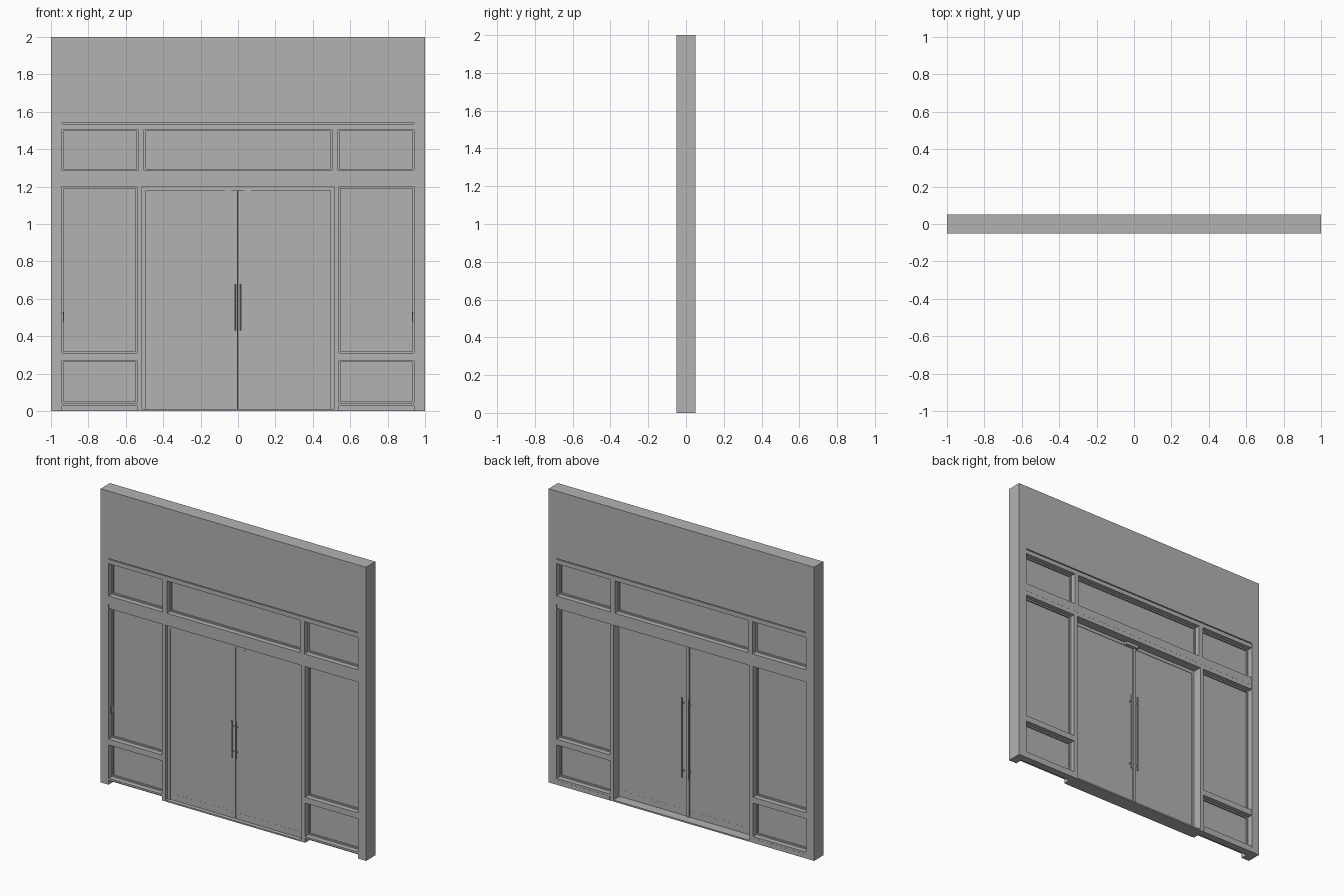
import bpy

cube = bpy.data.objects.get("Cube")
if cube:
    bpy.data.objects.remove(cube)

grey = bpy.data.materials.new("plain grey")
grey.use_nodes = True
grey.diffuse_color = (0.45, 0.45, 0.45, 1)
grey.node_tree.nodes["Principled BSDF"].inputs["Base Color"].default_value = (0.45, 0.45, 0.45, 1)


def box(name, x0, x1, y0, y1, z0, z1):
    bpy.ops.mesh.primitive_cube_add(size=1, location=((x0 + x1) / 2, (y0 + y1) / 2, (z0 + z1) / 2))
    ob = bpy.context.object
    ob.name = name
    ob.scale = (x1 - x0, y1 - y0, z1 - z0)
    bpy.ops.object.transform_apply(location=False, rotation=False, scale=True)
    ob.data.materials.append(grey)
    return ob


def pair(name, x0, x1, *rest):
    box("left_" + name, x0, x1, *rest)
    box("right_" + name, -x1, -x0, *rest)


def bar(name, x, y, z0, z1, r):
    bpy.ops.mesh.primitive_cylinder_add(vertices=12, radius=r, depth=z1 - z0, location=(x, y, (z0 + z1) / 2))
    ob = bpy.context.object
    ob.name = name
    ob.data.materials.append(grey)
    bpy.ops.object.shade_smooth_by_angle()


def pane(name, x0, x1, z0, z1):
    """Thin pane held by a bead on all four sides."""
    b = 0.009
    box(name + "_pane", x0, x1, -0.005, 0.005, z0, z1)
    for side, xa, xb in (("a", x0, x0 + b), ("b", x1 - b, x1)):
        box(name + "_bead_" + side, xa, xb, -0.015, 0.015, z0, z1)
    for side, za, zb in (("bottom", z0, z0 + b), ("top", z1 - b, z1)):
        box(name + "_bead_" + side, x0 + b, x1 - b, -0.015, 0.015, za, zb)


T = 0.05            # half of the wall thickness
F = 0.049           # half of the frame depth
EDGE, MULL, DOOR = 0.94, 0.54, 0.512

# Surrounding wall
box("wall_top", -1, 1, -T, T, 1.54, 2)
pair("wall_side", EDGE, 1, -T, T, 0, 1.54)

# Frame: head with a shadow groove, transom rail, mullions
box("head_groove", -EDGE, EDGE, -0.04, 0.04, 1.534, 1.54)
box("head_rail", -EDGE, EDGE, -F, F, 1.505, 1.534)
box("transom_rail_upper", -EDGE, EDGE, -F, F, 1.23, 1.285)
box("transom_rail_lower", -EDGE, EDGE, -0.0485, 0.0485, 1.2, 1.23)
pair("transom_mullion", 0.502, 0.535, -F, F, 1.285, 1.505)
pair("door_mullion", DOOR, MULL, -F, F, 0, 1.2)

# Side windows with their rails and curb
pair("side_middle_rail", MULL, EDGE, -F, F, 0.27, 0.31)
pair("side_bottom_rail", MULL, EDGE, -F, F, 0.03, 0.043)
pair("side_curb", MULL, EDGE, 0, T, 0, 0.03)
for side, s in (("left", 1), ("right", -1)):
    for part, inner, z0, z1 in (("lower", MULL, 0.043, 0.27),
                                ("side", MULL, 0.31, 1.2),
                                ("upper", 0.535, 1.285, 1.505)):
        xa, xb = sorted((s * inner, s * EDGE))
        pane(side + "_" + part, xa, xb, z0, z1)
pane("centre_upper", -0.502, 0.502, 1.285, 1.505)
pair("wall_plate", 0.932, EDGE, -0.03, -0.015, 0.48, 0.53)

# Doors: slim jamb, two leaves, meeting strip and threshold
pair("door_jamb", 0.492, DOOR, -0.03, -0.012, 0, 1.2)
box("door_head", -0.492, 0.492, -0.03, -0.012, 1.178, 1.2)
pair("door_leaf", 0.002, 0.489, -0.026, -0.014, 0.012, 1.177)
pair("door_backing", 0.002, 0.495, -0.02, -0.016, 0.012, 1.19)
pair("door_bottom_rail", 0.002, 0.489, -0.0265, -0.0135, 0.012, 0.055)
box("meeting_strip", -0.02, 0.0, -0.016, -0.004, 0.012, 1.177)
box("door_latch_box", -0.03, 0.07, -0.014, 0.01, 1.178, 1.199)
pair("pivot_plate", 0.035, 0.07, -0.028, -0.02, 1.17, 1.178)
box("threshold", -DOOR, DOOR, -T, T, 0, 0.01)

# Pull handles on both faces, with stand-offs
for side, s in (("left", 1), ("right", -1)):
    for face, x, y, z0, z1 in (("front", 0.015, -0.044, 0.43, 0.68),
                               ("back", 0.025, 0.008, 0.28, 0.82)):
        bar(f"{side}_{face}_handle", s * x, y, z0, z1, 0.005)
        ya, yb = sorted((y, -0.02))
        for end, z in (("lower", z0 + 0.04), ("upper", z1 - 0.04)):
            box(f"{side}_{face}_{end}_standoff", s * x - 0.003, s * x + 0.003, ya, yb, z - 0.003, z + 0.003)
